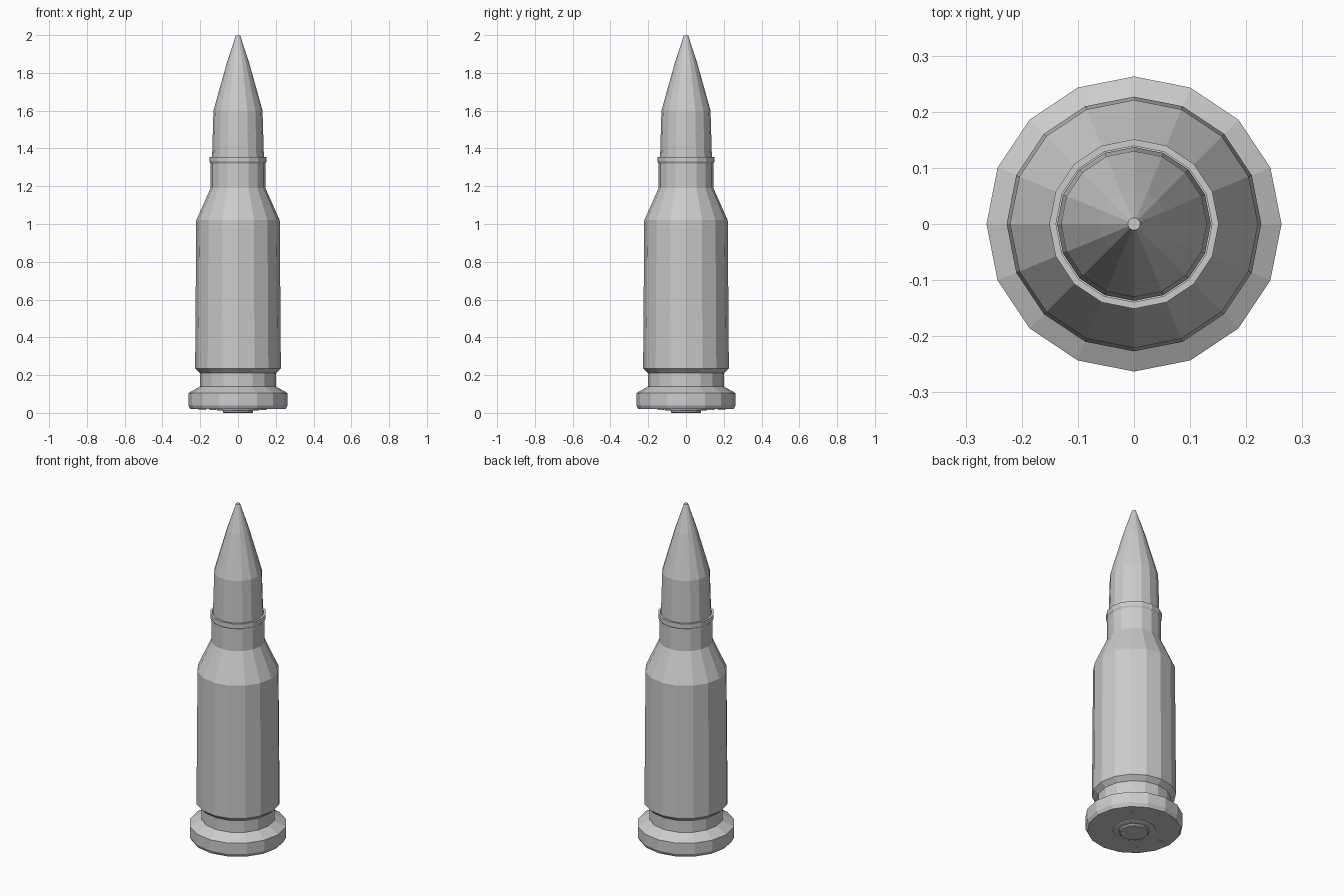
import bpy, bmesh
from math import cos, sin, pi, radians
from mathutils import Matrix

cube = bpy.data.objects.get("Cube")
if cube:
    bpy.data.objects.remove(cube)

SIDES = 16

metal = bpy.data.materials.new("grey metal")
metal.use_nodes = True
grey = (0.6, 0.6, 0.6, 1)
metal.diffuse_color = grey
metal.node_tree.nodes["Principled BSDF"].inputs["Base Color"].default_value = grey


def finish(name, bm):
    bmesh.ops.recalc_face_normals(bm, faces=bm.faces)
    mesh = bpy.data.meshes.new(name)
    bm.to_mesh(mesh)
    bm.free()
    mesh.materials.append(metal)
    obj = bpy.data.objects.new(name, mesh)
    bpy.context.collection.objects.link(obj)
    return obj


def lathe(name, profile):
    """Faceted solid from (radius, height) points, capped at both ends."""
    bm = bmesh.new()
    rings = [[bm.verts.new((r * cos(2 * pi * i / SIDES), r * sin(2 * pi * i / SIDES), z))
              for i in range(SIDES)] for r, z in profile]
    for low, high in zip(rings, rings[1:]):
        for i in range(SIDES):
            j = (i + 1) % SIDES
            bm.faces.new((low[i], low[j], high[j], high[i]))
    bm.faces.new(rings[0])
    bm.faces.new(rings[-1])
    return finish(name, bm)


# Cartridge case: rim, extractor groove, body, shoulder, neck and mouth
lathe("case", [
    (0.252, 0.02), (0.263, 0.04), (0.263, 0.105), (0.2, 0.14), (0.2, 0.21),
    (0.227, 0.235), (0.221, 1.02), (0.145, 1.19), (0.145, 1.32),
    (0.151, 1.33), (0.151, 1.355), (0.139, 1.355), (0.139, 1.33)])

# Pointed bullet seated in the neck
lathe("bullet", [
    (0.137, 1.3), (0.137, 1.36), (0.13, 1.6), (0.06, 1.85), (0.011, 2.0)])

# Primer and its raised surround under the base
lathe("primer_ring", [(0.105, 0.012), (0.115, 0.016), (0.115, 0.03)])
lathe("primer", [(0.075, 0.0), (0.08, 0.005), (0.08, 0.03)])

# Small radial ticks on the base
for n, angle in enumerate((45, 90, 180, 225)):
    bm = bmesh.new()
    bmesh.ops.create_cube(bm, size=1, matrix=Matrix.Rotation(radians(angle), 4, "Z")
                          @ Matrix.Translation((0.19, 0, 0.019))
                          @ Matrix.Diagonal((0.04, 0.008, 0.006, 1)))
    finish(f"base_tick_{n + 1}", bm)
